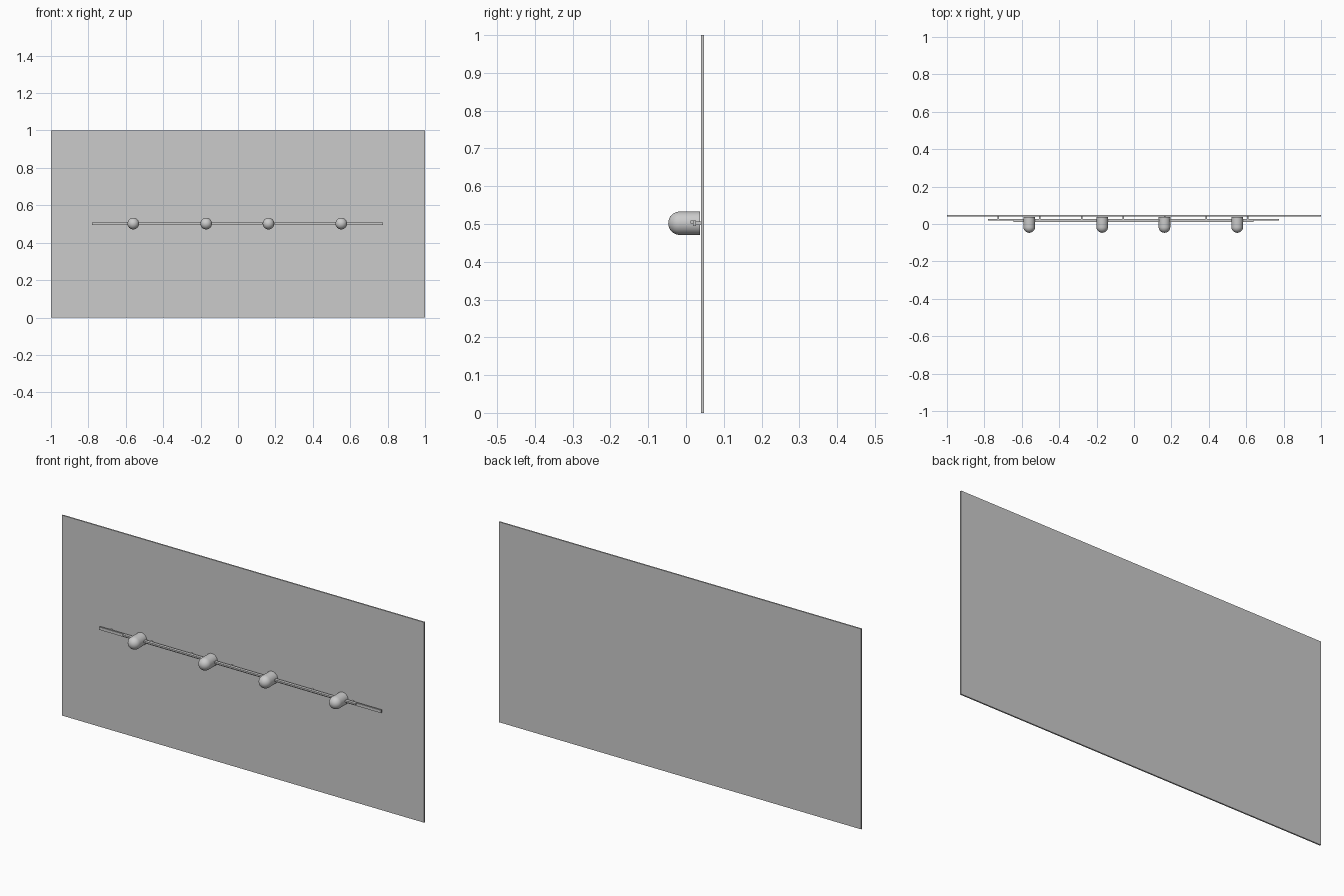
import bpy, bmesh, math

if "Cube" in bpy.data.objects:
    bpy.data.objects.remove(bpy.data.objects["Cube"])

Z = 0.502  # height of the rail line


def box(name, x0, x1, y0, y1, z0, z1):
    bm = bmesh.new()
    bmesh.ops.create_cube(bm, size=1)
    for v in bm.verts:
        v.co = ((x0 + x1) / 2 + v.co.x * (x1 - x0),
                (y0 + y1) / 2 + v.co.y * (y1 - y0),
                (z0 + z1) / 2 + v.co.z * (z1 - z0))
    return finish(name, bm)


def finish(name, bm):
    bmesh.ops.recalc_face_normals(bm, faces=bm.faces)
    me = bpy.data.meshes.new(name)
    bm.to_mesh(me)
    bm.free()
    ob = bpy.data.objects.new(name, me)
    bpy.context.collection.objects.link(ob)
    return ob


def knob(name, x, r=0.031, front=-0.047, back=0.037, segs=32):
    """Round-nosed peg: a profile spun about the y axis."""
    steps = 10
    prof = [(r * math.sin(a), front + r - r * math.cos(a))
            for a in (i * math.pi / 2 / steps for i in range(steps + 1))]
    prof += [(r, back), (0, back)]
    bm = bmesh.new()
    vs = [bm.verts.new((x + p, y, Z)) for p, y in prof]
    es = [bm.edges.new(pair) for pair in zip(vs, vs[1:])]
    bmesh.ops.spin(bm, geom=vs + es, cent=(x, 0, Z), axis=(0, 1, 0),
                   angle=2 * math.pi, steps=segs)
    bmesh.ops.remove_doubles(bm, verts=bm.verts, dist=1e-5)
    ob = finish(name, bm)
    bpy.ops.object.select_all(action='DESELECT')
    ob.select_set(True)
    bpy.context.view_layer.objects.active = ob
    bpy.ops.object.shade_smooth_by_angle(angle=math.radians(35))


# Back panel
box("wall_panel", -1, 1, 0.040, 0.047, 0, 1)

# Flat rail and the thinner rod in front of it
box("rail", -0.78, 0.776, 0.019, 0.027, 0.495, 0.509)
box("front_rod", -0.645, 0.64, 0.012, 0.019, 0.501, 0.509)

# Standoffs joining the rail to the panel
for i in range(7):
    x = -0.725 + i * 0.2222
    box(f"standoff_{i + 1}", x - 0.004, x + 0.004, 0.027, 0.040, 0.498, 0.506)

# Round-nosed knobs
for i, x in enumerate((-0.56, -0.17, 0.163, 0.552)):
    knob(f"knob_{i + 1}", x)
